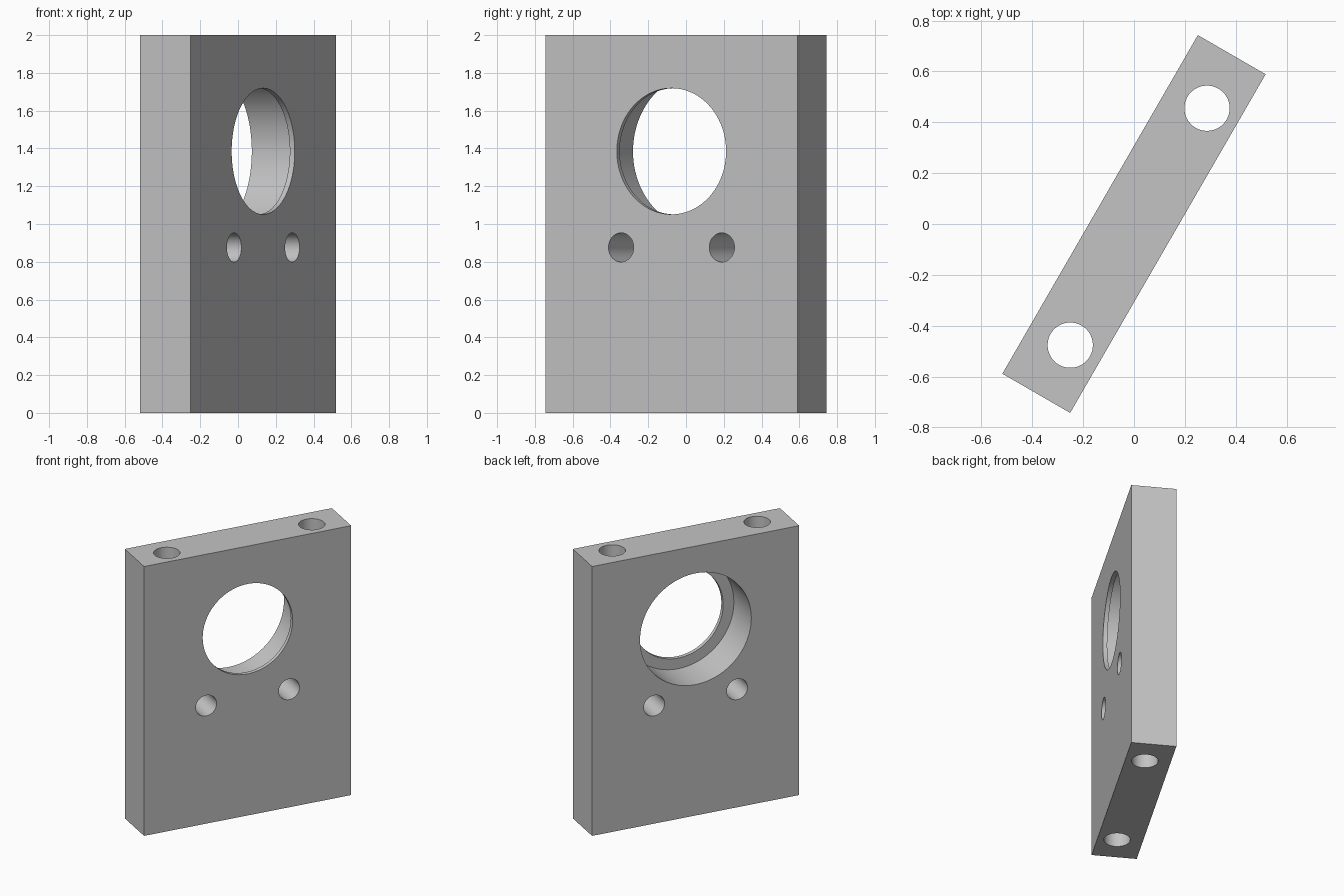
import bpy
import math
from mathutils import Matrix

cube = bpy.data.objects.get("Cube")
if cube:
    bpy.data.objects.remove(cube, do_unlink=True)

WIDTH, THICK, HEIGHT = 1.538, 0.308, 2.0
BORE_Z, PIN_Z = 1.385, 0.876
LIP = 0.03

# Plain grey material
grey = bpy.data.materials.new("plain grey")
grey.use_nodes = True
colour = (0.55, 0.55, 0.55, 1)
grey.diffuse_color = colour
grey.node_tree.nodes["Principled BSDF"].inputs["Base Color"].default_value = colour

# Upright plate
bpy.ops.mesh.primitive_cube_add(size=1, location=(0, 0, HEIGHT / 2))
plate = bpy.context.object
plate.name = "mounting_plate"
plate.scale = (WIDTH, THICK, HEIGHT)
bpy.ops.object.transform_apply(location=True, rotation=False, scale=True)
plate.data.materials.append(grey)


def drill(name, radius, depth, location, across=False, sides=64):
    """Cut a round hole, running along y if across, otherwise along z."""
    turn = (math.pi / 2, 0, 0) if across else (0, 0, 0)
    bpy.ops.mesh.primitive_cylinder_add(vertices=sides, radius=radius, depth=depth,
                                        location=location, rotation=turn)
    cutter = bpy.context.object
    cutter.name = name
    cutter.hide_render = True
    cutter.data.materials.append(grey)
    bpy.context.view_layer.objects.active = plate
    cut = plate.modifiers.new(name, "BOOLEAN")
    cut.operation = "DIFFERENCE"
    cut.solver = "EXACT"
    cut.object = cutter
    bpy.ops.object.modifier_apply(modifier=cut.name)
    bpy.data.objects.remove(cutter, do_unlink=True)


# Large bore, wider behind a thin front lip
drill("front_opening", 0.334, 1, (0, 0, BORE_Z), across=True, sides=96)
drill("rear_counterbore", 0.413, 1, (0, 0.5 - THICK / 2 + LIP, BORE_Z), across=True, sides=96)

# Paired pin holes and full-height bolt holes
for side in (-1, 1):
    drill("pin_hole", 0.077, 1, (side * 0.308, 0, PIN_Z), across=True)
    drill("bolt_hole", 0.089, 3, (side * 0.538, -0.021, HEIGHT / 2))

# Turn the plate to its standing angle
plate.data.transform(Matrix.Rotation(math.radians(60), 4, "Z"))
bpy.ops.object.select_all(action="DESELECT")
plate.select_set(True)
bpy.context.view_layer.objects.active = plate
bpy.ops.object.shade_smooth_by_angle(angle=math.radians(30))
